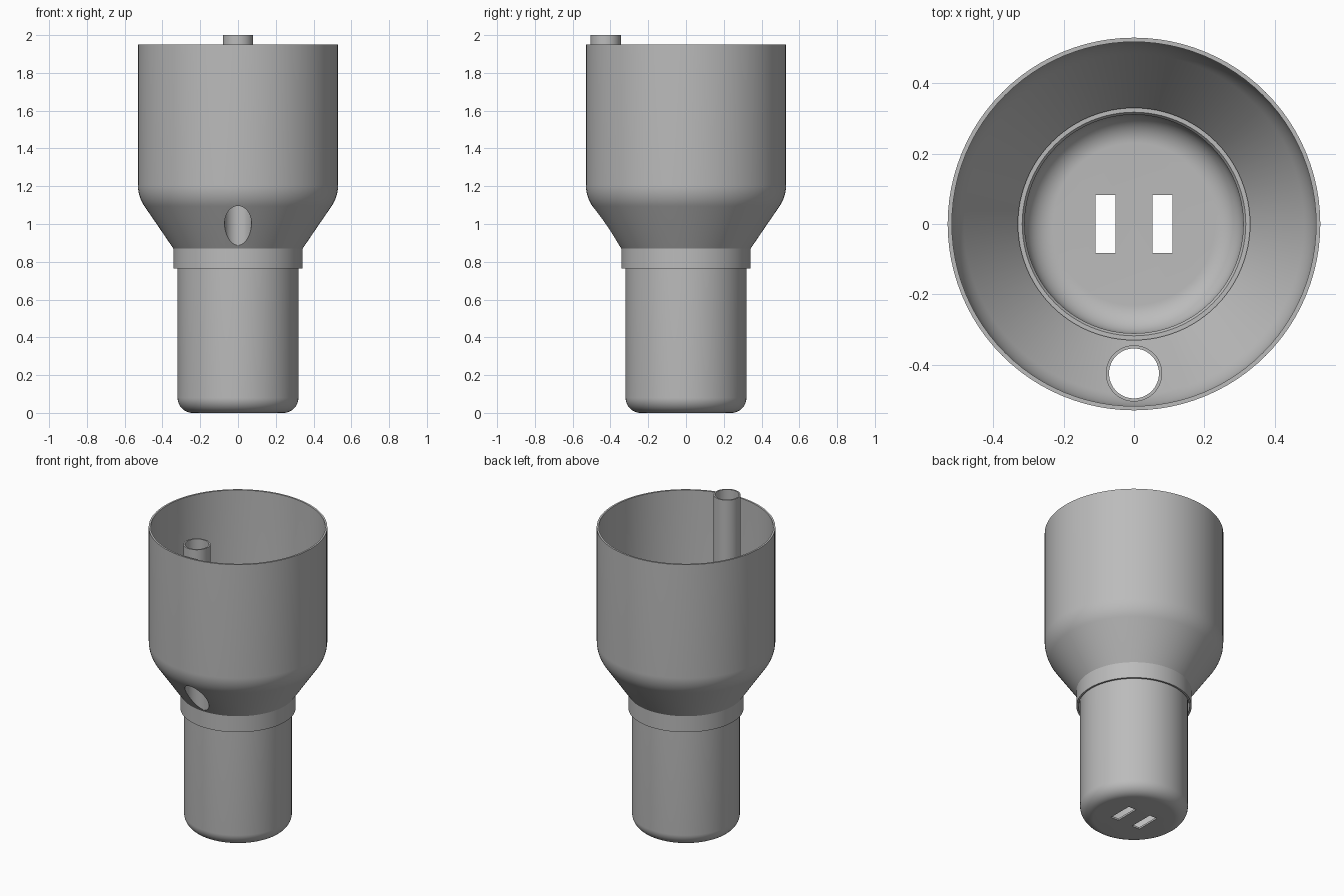
import bpy, bmesh, math
from mathutils import Vector

cube = bpy.data.objects.get("Cube")
if cube:
    bpy.data.objects.remove(cube)

SEGMENTS = 96
WALL = 0.012

grey = bpy.data.materials.new("plain_grey")
grey.use_nodes = True
colour = (0.5, 0.5, 0.5, 1)
grey.diffuse_color = colour
grey.node_tree.nodes["Principled BSDF"].inputs["Base Color"].default_value = colour


def fillet(before, corner, after, radius, steps=10):
    """Points of a round arc replacing one profile corner."""
    c = Vector(corner)
    u = (Vector(before) - c).normalized()
    v = (Vector(after) - c).normalized()
    half = u.angle(v) / 2
    reach = radius / math.tan(half)
    centre = c + (u + v).normalized() * radius / math.sin(half)
    a, b = c + u * reach - centre, c + v * reach - centre
    return [tuple(centre + a.lerp(b, i / steps).normalized() * radius)
            for i in range(steps + 1)]


def make_object(name, bm):
    bmesh.ops.recalc_face_normals(bm, faces=bm.faces)
    mesh = bpy.data.meshes.new(name)
    bm.to_mesh(mesh)
    bm.free()
    obj = bpy.data.objects.new(name, mesh)
    bpy.context.collection.objects.link(obj)
    mesh.materials.append(grey)
    return obj


def lathe(name, profile, closed=True):
    """Spin an (r, z) profile around the z axis."""
    bm = bmesh.new()
    verts = [bm.verts.new((r, 0, z)) for r, z in profile]
    pairs = list(zip(verts, verts[1:]))
    if closed:
        pairs.append((verts[-1], verts[0]))
    edges = [bm.edges.new(p) for p in pairs]
    bmesh.ops.spin(bm, geom=verts + edges, cent=(0, 0, 0), axis=(0, 0, 1),
                   angle=math.tau, steps=SEGMENTS)
    bmesh.ops.remove_doubles(bm, verts=bm.verts, dist=1e-5)
    return make_object(name, bm)


def cut(obj, cutter):
    cutter.hide_render = True
    mod = obj.modifiers.new("cut", "BOOLEAN")
    mod.operation = "DIFFERENCE"
    mod.solver = "EXACT"
    mod.object = cutter
    bpy.context.view_layer.objects.active = obj
    bpy.ops.object.modifier_apply(modifier=mod.name)
    bpy.data.objects.remove(cutter)


# Funnel-shaped bowl with a straight collar below
def bowl_side(offset):
    neck = (0.342 - offset, 0.87)
    shoulder = (0.53 - offset, 1.145 + offset / 3)
    rim = (0.53 - offset, 1.95)
    return [(neck[0], 0.765), neck] + fillet(neck, shoulder, rim, 0.2) + [rim]


bowl = lathe("bowl", bowl_side(0) + bowl_side(WALL)[::-1])

# Rounded cup hanging in the collar, with a small lip at its top
outer, inner, top = 0.32, 0.311, 0.86
cup_profile = [(0, 0)] + fillet((0, 0), (outer, 0), (outer, top), 0.08)
cup_profile += [(outer, 0.83), (0.331, 0.83), (0.331, top), (0.318, top), (inner, 0.85)]
cup_profile += fillet((inner, top), (inner, WALL), (0, WALL), 0.08)
cup_profile += [(0, WALL)]
cup = lathe("cup", cup_profile, closed=False)

# Two slots through the cup floor
for x in (-0.081, 0.081):
    bm = bmesh.new()
    bmesh.ops.create_cube(bm, size=1)
    bmesh.ops.scale(bm, vec=(0.056, 0.164, 0.1), verts=bm.verts)
    bmesh.ops.translate(bm, vec=(x, 0, 0), verts=bm.verts)
    cut(cup, make_object("slot_cutter", bm))

# Upright drain tube, its foot following the slope of the bowl
TUBE_Y, TUBE_R, BORE_R = -0.425, 0.08, 0.071
tube = lathe("drain_tube", [(BORE_R, 0), (TUBE_R, 0), (TUBE_R, 2), (BORE_R, 2)])
for v in tube.data.vertices:
    v.co.y += TUBE_Y
    if v.co.z < 1:
        radius = math.hypot(v.co.x, v.co.y)
        v.co.z = 0.88 + 1.46 * (radius - 0.342)

# Drain hole through the sloped wall
bm = bmesh.new()
bmesh.ops.create_cone(bm, cap_ends=True, segments=SEGMENTS, radius1=BORE_R,
                      radius2=BORE_R, depth=0.9)
bmesh.ops.translate(bm, vec=(0, TUBE_Y, 1.2), verts=bm.verts)
cut(bowl, make_object("drain_cutter", bm))

# Smooth shading with crisp rims
bpy.ops.object.select_all(action="DESELECT")
for obj in (bowl, cup, tube):
    obj.select_set(True)
bpy.context.view_layer.objects.active = bowl
bpy.ops.object.shade_smooth_by_angle(angle=math.radians(30))
